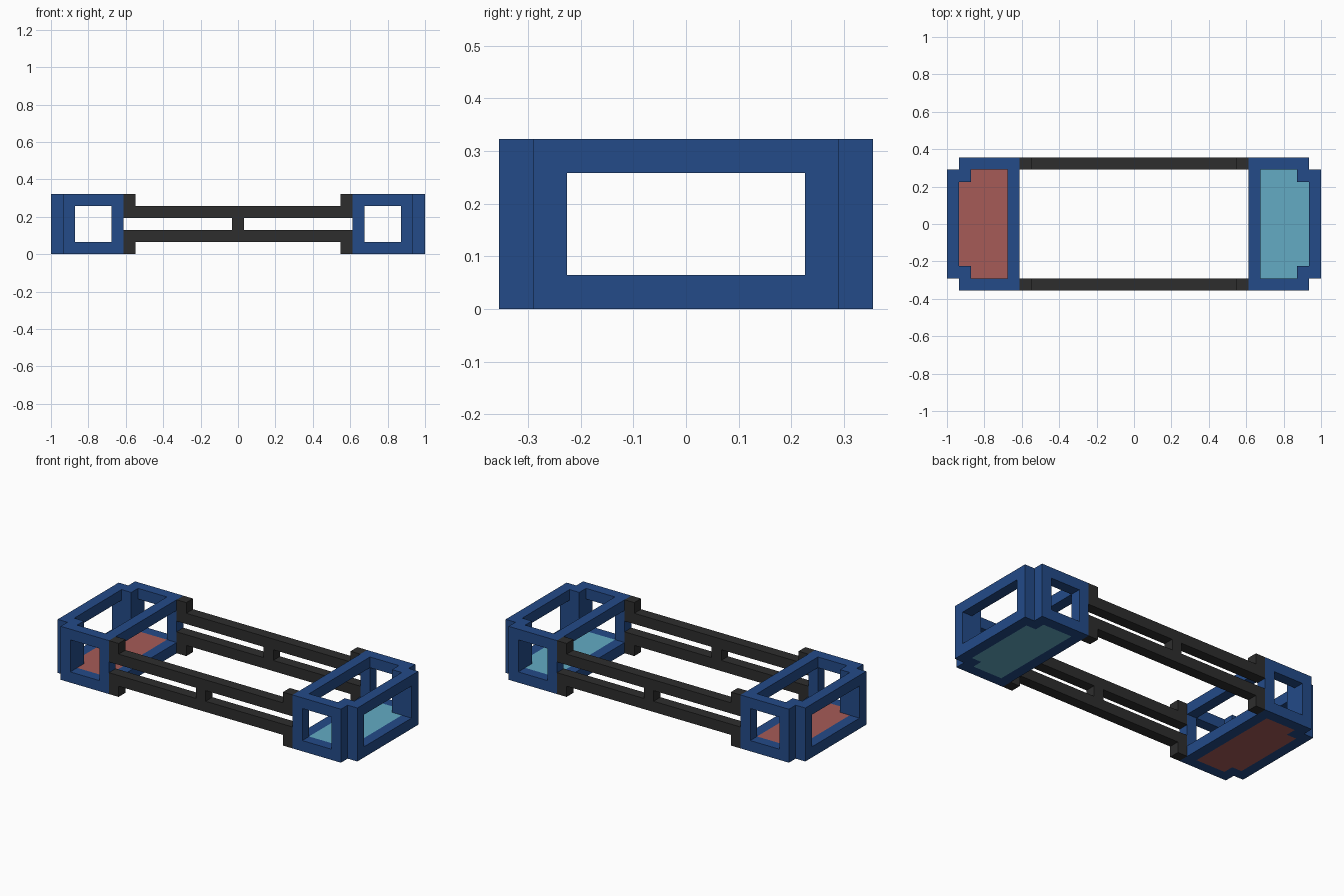
import bpy
import bmesh

U = 2 / 31  # grid unit: the model is 31 units long

if "Cube" in bpy.data.objects:
    bpy.data.objects.remove(bpy.data.objects["Cube"], do_unlink=True)


def material(name, rgb):
    mat = bpy.data.materials.new(name)
    mat.use_nodes = True
    mat.diffuse_color = (*rgb, 1)
    mat.node_tree.nodes["Principled BSDF"].inputs["Base Color"].default_value = (*rgb, 1)
    return mat


blue = material("frame blue", (0.017, 0.07, 0.25))
black = material("rail black", (0.027, 0.027, 0.027))
red = material("floor red", (0.38, 0.105, 0.095))
cyan = material("floor cyan", (0.125, 0.41, 0.55))


def prism(name, outline, low, high, mat):
    """Extrude an outline given in grid units from low to high."""
    bm = bmesh.new()
    face = bm.faces.new([bm.verts.new((x * U, y * U, low * U)) for x, y in outline])
    top = bmesh.ops.extrude_face_region(bm, geom=[face])["geom"]
    bmesh.ops.translate(bm, vec=(0, 0, (high - low) * U),
                        verts=[v for v in top if isinstance(v, bmesh.types.BMVert)])
    bmesh.ops.recalc_face_normals(bm, faces=bm.faces)
    mesh = bpy.data.meshes.new(name)
    bm.to_mesh(mesh)
    bm.free()
    mesh.materials.append(mat)
    obj = bpy.data.objects.new(name, mesh)
    bpy.context.scene.collection.objects.link(obj)
    return obj


def box(name, x0, x1, y0, y1, z0, z1, mat):
    return prism(name, [(x0, y0), (x1, y0), (x1, y1), (x0, y1)], z0, z1, mat)


def cut(target, cutters):
    """Subtract the cutters, bake the result and remove the cutters."""
    for cutter in cutters:
        cutter.hide_render = True
        mod = target.modifiers.new("opening", "BOOLEAN")
        mod.operation = "DIFFERENCE"
        mod.solver = "EXACT"
        mod.object = cutter
    graph = bpy.context.evaluated_depsgraph_get()
    mesh = bpy.data.meshes.new_from_object(target.evaluated_get(graph))
    target.modifiers.clear()
    target.data = mesh
    for cutter in cutters:
        bpy.data.objects.remove(cutter, do_unlink=True)


def stepped_outline(s, x0, x1, x2, y_wide, y_narrow):
    """Rectangle whose two outer corners are notched."""
    half = [(x0, y_wide), (x1, y_wide), (x1, y_narrow), (x2, y_narrow)]
    points = half + [(x, -y) for x, y in reversed(half)]
    return [(s * x, y) for x, y in points]


# End cages with coloured floors
for s, side, floor_mat in ((1, "left", cyan), (-1, "right", red)):
    well = stepped_outline(s, 10.5, 13.5, 14.5, 4.5, 3.5)
    cage = prism(side + "_cage", stepped_outline(s, 9.5, 14.5, 15.5, 5.5, 4.5), 0, 5, blue)
    cut(cage, [
        prism("well_cutter", well, -1, 6, blue),
        box("front_back_window_cutter", s * 10.5, s * 13.5, -6, 6, 1, 4, blue),
        box("end_window_cutter", s * 12, s * 17, -3.5, 3.5, 1, 4, blue),
        box("inner_opening_cutter", s * 9, s * 12, -4.5, 4.5, 1, 4, blue),
    ])
    prism(side + "_floor", well, 0, 1, floor_mat)

# Double rails with a centre spacer and end brackets
for y, row in ((-5, "front"), (5, "back")):
    span = (y - 0.5, y + 0.5)
    for z, level in ((1, "lower"), (3, "upper")):
        box(f"{row}_{level}_rail", -8.5, 8.5, *span, z, z + 1, black)
        base = 0 if level == "lower" else 3
        for s, side in ((1, "left"), (-1, "right")):
            box(f"{row}_{level}_{side}_bracket", s * 8.5, s * 9.5, *span, base, base + 2, black)
    box(row + "_spacer", -0.5, 0.5, *span, 2, 3, black)
